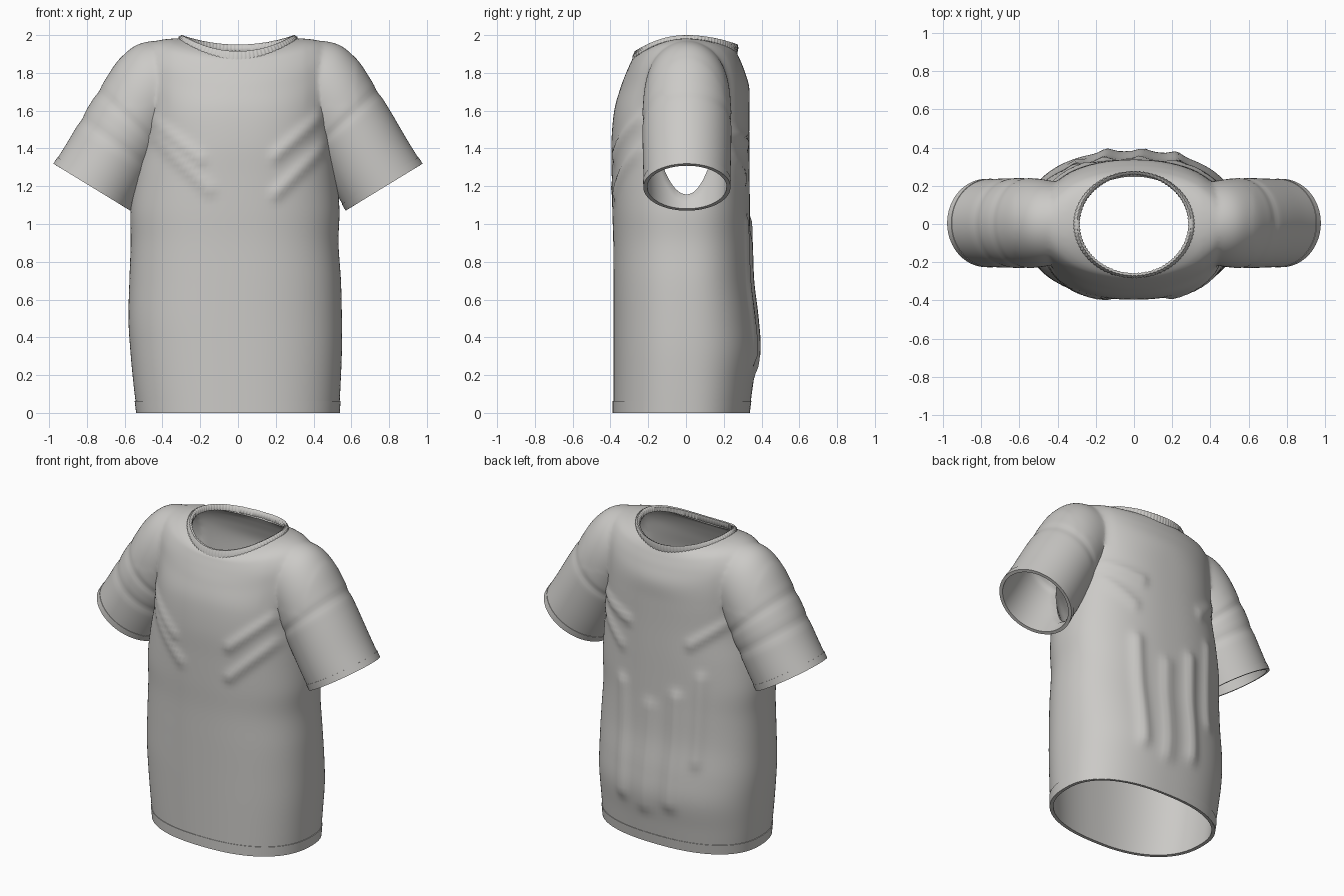
import bpy
import bmesh
from math import sin, cos, pi, exp, radians, copysign
from mathutils import Vector

cube = bpy.data.objects.get("Cube")
if cube:
    bpy.data.objects.remove(cube, do_unlink=True)


def material(name, colour):
    mat = bpy.data.materials.new(name)
    mat.use_nodes = True
    mat.diffuse_color = colour
    bsdf = next(n for n in mat.node_tree.nodes if n.type == 'BSDF_PRINCIPLED')
    bsdf.inputs["Base Color"].default_value = colour
    return mat


fabric = material("light grey fabric", (0.6, 0.59, 0.57, 1))
opening = material("temporary opening", (0, 0, 0, 1))


def spline(rows, steps):
    """Smoothly interpolate a list of equal length tuples."""
    out, last = [], len(rows) - 1
    for i in range(last):
        quads = zip(rows[max(i - 1, 0)], rows[i], rows[i + 1], rows[min(i + 2, last)])
        quads = list(quads)
        for k in range(steps):
            t = k / steps
            out.append(tuple(
                b + t * ((c - a) / 2 + t * ((a - 2.5 * b + 2 * c - d / 2)
                         + t * (1.5 * (b - c) + (d - a) / 2)))
                for a, b, c, d in quads))
    return out + [rows[-1]]


def loft(name, rings, capped=False, cyclic=False):
    """Skin a list of rings; caps are marked with the second slot."""
    bm = bmesh.new()
    loops = [[bm.verts.new(p) for p in ring] for ring in rings]
    pairs = list(zip(loops, loops[1:]))
    if cyclic:
        pairs.append((loops[-1], loops[0]))
    for low, high in pairs:
        for j in range(len(low)):
            bm.faces.new((low[j - 1], low[j], high[j], high[j - 1]))
    if capped:
        for loop in (loops[0], loops[-1]):
            centre = bm.verts.new(sum((v.co for v in loop), Vector()) / len(loop))
            for j in range(len(loop)):
                bm.faces.new((loop[j - 1], loop[j], centre)).material_index = 1
    bmesh.ops.recalc_face_normals(bm, faces=bm.faces)
    mesh = bpy.data.meshes.new(name)
    bm.to_mesh(mesh)
    bm.free()
    mesh.materials.append(fabric)
    if capped:
        mesh.materials.append(opening)
    obj = bpy.data.objects.new(name, mesh)
    bpy.context.collection.objects.link(obj)
    return obj


def bake(obj):
    """Replace the mesh by its modified result."""
    graph = bpy.context.evaluated_depsgraph_get()
    mesh = bpy.data.meshes.new_from_object(obj.evaluated_get(graph))
    obj.modifiers.clear()
    obj.data = mesh


def thicken(obj, thickness):
    mod = obj.modifiers.new("cloth", 'SOLIDIFY')
    mod.thickness = thickness
    mod.offset = -1
    bake(obj)


def smooth(obj, angle=45):
    bpy.ops.object.select_all(action='DESELECT')
    obj.select_set(True)
    bpy.context.view_layer.objects.active = obj
    bpy.ops.object.shade_smooth_by_angle(angle=radians(angle))


# Cloth folds on the torso: side (-1 front, 1 back), ends in x and z, width, height
FOLDS = [
    (-1, -0.46, 1.55, -0.2, 1.34, 0.03, 0.016), (-1, -0.44, 1.46, -0.15, 1.18, 0.03, 0.014),
    (-1, 0.43, 1.56, 0.2, 1.36, 0.03, 0.018), (-1, 0.45, 1.4, 0.2, 1.16, 0.03, 0.018),
    (1, 0.46, 1.5, 0.2, 1.42, 0.03, 0.018), (1, 0.45, 1.4, 0.25, 1.24, 0.03, 0.014),
    (1, -0.46, 1.52, -0.25, 1.36, 0.03, 0.016),
    (1, -0.14, 0.3, -0.16, 1.0, 0.04, 0.02), (1, 0.05, 0.25, 0.03, 0.9, 0.04, 0.016),
    (1, 0.22, 0.3, 0.24, 1.0, 0.04, 0.02), (1, -0.3, 0.6, -0.32, 1.15, 0.035, 0.014),
]


def fold(x, z, side):
    total = 0
    for face, ax, az, bx, bz, width, height in FOLDS:
        if face == side:
            dx, dz = bx - ax, bz - az
            t = ((x - ax) * dx + (z - az) * dz) / (dx * dx + dz * dz)
            t = min(max(t, 0), 1)
            gap = (x - ax - t * dx) ** 2 + (z - az - t * dz) ** 2
            total += height * exp(-gap / width ** 2)
    return total * side


def body_ring(row, segments=144, grow=0, rib=0, folds=False):
    side_z, front_z, back_z, half, mid, front, back, power = row
    ring = []
    for j in range(segments):
        a = 2 * pi * j / segments
        c, s = (copysign(abs(f) ** (2 / power), f) for f in (cos(a), sin(a)))
        r = 1 + grow + rib * (1 if j % 4 < 2 else -1)
        x = mid + half * c * r
        y = (back * s if s > 0 else -front * s) * r
        z = side_z + ((back_z if s > 0 else front_z) - side_z) * s * s
        if folds:
            y += fold(x, z, 1 if s > 0 else -1) * min(1, abs(s) * 1.5)
        ring.append((x, y, z))
    return ring


# Torso sections: height, half width, middle, front, back
LOWER = [
    (0, 0.535, 0, -0.385, 0.335), (0.15, 0.548, -0.005, -0.385, 0.355),
    (0.33, 0.56, -0.01, -0.385, 0.38), (0.5, 0.565, -0.015, -0.385, 0.37),
    (0.7, 0.56, -0.015, -0.385, 0.347), (0.9, 0.55, -0.018, -0.385, 0.34),
    (1.07, 0.553, -0.016, -0.39, 0.338), (1.25, 0.535, -0.01, -0.393, 0.337),
    (1.43, 0.51, 0, -0.395, 0.335), (1.6, 0.5, 0, -0.38, 0.335)]
# Shoulder sections: side, front and back heights, half width, front, back
UPPER = [
    (1.78, 1.72, 1.72, 0.52, -0.347, 0.335), (1.88, 1.8, 1.81, 0.515, -0.317, 0.31),
    (1.95, 1.85, 1.87, 0.47, -0.295, 0.286), (1.977, 1.87, 1.9, 0.4, -0.285, 0.272),
    (1.982, 1.885, 1.92, 0.31, -0.272, 0.262)]
torso_rows = [(z, z, z, w, m, f, b, 2.35) for z, w, m, f, b in LOWER]
torso_rows += [(s, f, b, w, 0, yf, yb, 2.1) for s, f, b, w, yf, yb in UPPER]
shirt = loft("shirt_body", [body_ring(r, folds=True) for r in spline(torso_rows, 6)], True)

# Sleeve sections: upper edge x z, lower edge x z, half depth
SLEEVE = [
    (0.975, 1.318, 0.572, 1.072, 0.228), (0.9, 1.438, 0.505, 1.19, 0.232),
    (0.805, 1.6, 0.435, 1.32, 0.235), (0.712, 1.75, 0.38, 1.42, 0.235),
    (0.635, 1.865, 0.34, 1.48, 0.23), (0.545, 1.945, 0.3, 1.52, 0.218),
    (0.44, 1.97, 0.25, 1.55, 0.2), (0.36, 1.95, 0.22, 1.57, 0.17)]


def sleeve_ring(row, side, grow=0, segments=96):
    tx, tz, bx, bz, depth = row
    top, low = Vector((tx, 0, tz)), Vector((bx, 0, bz))
    mid, half = (top + low) / 2, (top - low) / 2
    ring = []
    for j in range(segments):
        a = 2 * pi * j / segments
        p = mid + (half * cos(a) + Vector((0, depth * sin(a), 0))) * (1 + grow)
        ring.append((side * p.x, p.y + 0.005, p.z))
    return ring


def crease(x, side):
    """Rumples across the sleeve, deeper on the right arm."""
    places = (0.74,) if side > 0 else (0.74, 0.83)
    return -0.025 * sum(exp(-((x - p) / 0.016) ** 2) for p in places)


# Sleeves, joined to the torso with an open armhole
for side in (1, -1):
    rings = [sleeve_ring(r, side, crease(r[0], side)) for r in spline(SLEEVE, 8)]
    sleeve = loft("sleeve", rings, True)
    mod = shirt.modifiers.new("join", 'BOOLEAN')
    mod.operation, mod.solver, mod.object = 'UNION', 'EXACT', sleeve
    bake(shirt)
    bpy.data.objects.remove(sleeve, do_unlink=True)

# Open the hem, neck and cuffs, and relax the armhole seam
bm = bmesh.new()
bm.from_mesh(shirt.data)
bmesh.ops.delete(bm, geom=[f for f in bm.faces if f.material_index == 1], context='FACES')
bmesh.ops.remove_doubles(bm, verts=bm.verts, dist=0.003)
seam = [v for v in bm.verts if not v.is_boundary and 0.36 < abs(v.co.x) < 0.62 and v.co.z > 1.62]
for _ in range(8):
    bmesh.ops.smooth_vert(bm, verts=seam, factor=0.5, use_axis_x=True, use_axis_y=True, use_axis_z=True)
bm.to_mesh(shirt.data)
bm.free()
shirt.data.materials.pop(index=1)
bpy.data.materials.remove(opening)
thicken(shirt, 0.018)
smooth(shirt)

# Turned hem
hem_rows = [r for r in spline(torso_rows, 6) if r[0] < 0.09]
hem = loft("hem_band", [body_ring(r, grow=0.008) for r in hem_rows])
thicken(hem, 0.008)
smooth(hem)

# Turned cuffs
for side, name in ((1, "left_cuff"), (-1, "right_cuff")):
    rows = spline(SLEEVE, 8)[:4]
    cuff = loft(name, [sleeve_ring(r, side, 0.012) for r in rows])
    thicken(cuff, 0.007)
    smooth(cuff)

# Ribbed collar, a closed band following the neckline
COLLAR = [
    (1.972, 1.862, 1.9, 0.318, -0.284, 0.27), (1.992, 1.888, 1.93, 0.312, -0.282, 0.276),
    (2, 1.915, 1.95, 0.298, -0.27, 0.274), (1.992, 1.915, 1.945, 0.284, -0.257, 0.262),
    (1.965, 1.88, 1.915, 0.284, -0.257, 0.255)]
collar_rows = [(s, f, b, w, 0, yf, yb, 2) for s, f, b, w, yf, yb in COLLAR]
collar = loft("ribbed_collar", [body_ring(r, 360, rib=0.005) for r in collar_rows], cyclic=True)
smooth(collar, 60)
